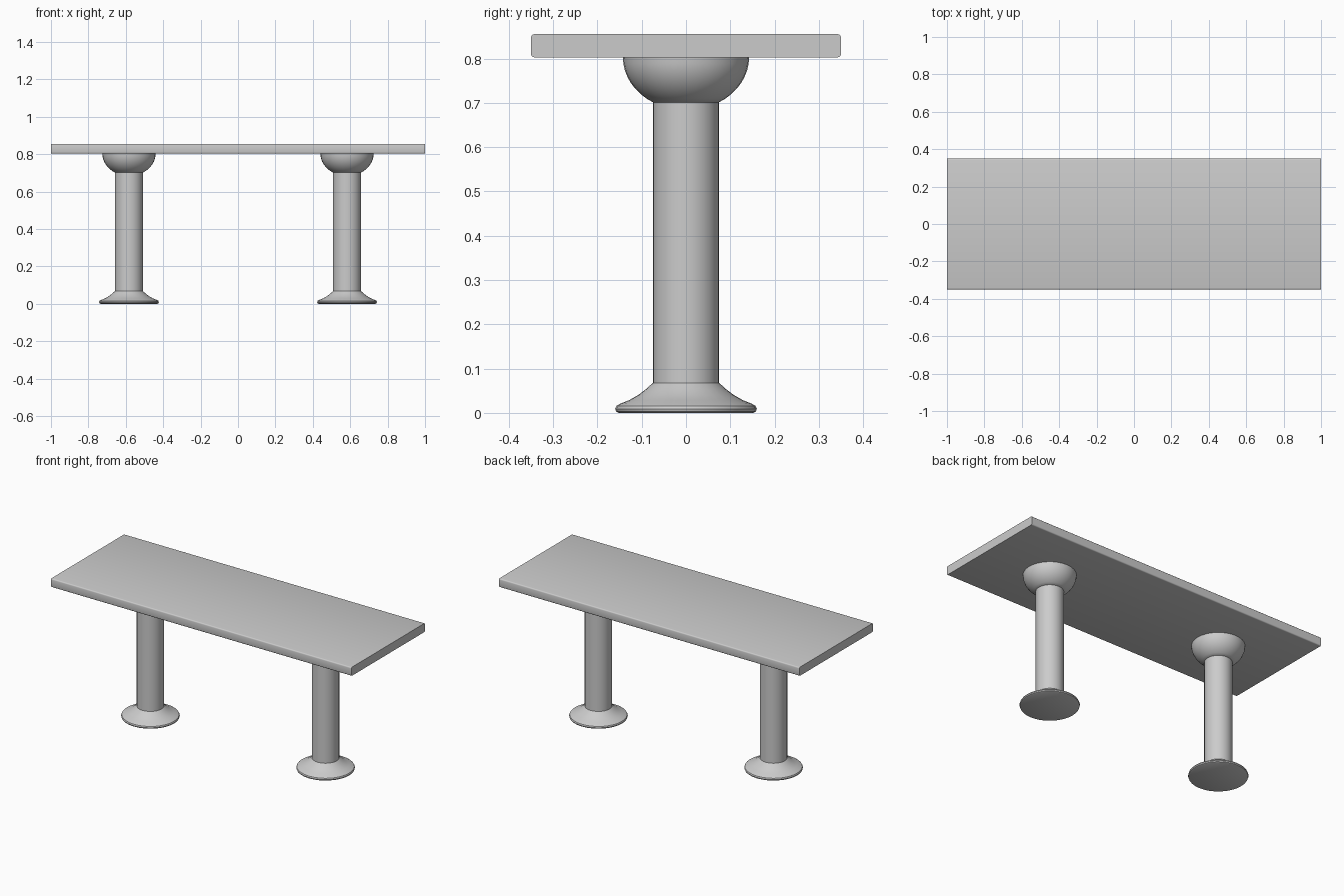
import bpy, bmesh, math

if "Cube" in bpy.data.objects:
    bpy.data.objects.remove(bpy.data.objects["Cube"])

SEG = 32


def finish(bm, name, angle):
    bmesh.ops.recalc_face_normals(bm, faces=bm.faces)
    mesh = bpy.data.meshes.new(name)
    bm.to_mesh(mesh)
    bm.free()
    ob = bpy.data.objects.new(name, mesh)
    bpy.context.collection.objects.link(ob)
    bpy.ops.object.select_all(action='DESELECT')
    ob.select_set(True)
    bpy.context.view_layer.objects.active = ob
    bpy.ops.object.shade_smooth_by_angle(angle=math.radians(angle))
    return ob


def turned(name, profile, x):
    """Revolve an (r, z) profile around a vertical axis at x, with capped ends."""
    bm = bmesh.new()
    rings = [[bm.verts.new((x + r * math.cos(2 * math.pi * i / SEG),
                            r * math.sin(2 * math.pi * i / SEG), z))
              for i in range(SEG)] for r, z in profile]
    for a, b in zip(rings, rings[1:]):
        for i in range(SEG):
            j = (i + 1) % SEG
            bm.faces.new((a[i], a[j], b[j], b[i]))
    bm.faces.new(rings[0])
    bm.faces.new(rings[-1])
    return finish(bm, name, 35)


# Slab top, with only the long edges rounded
bm = bmesh.new()
bmesh.ops.create_cube(bm, size=1)
for v in bm.verts:
    v.co = (v.co.x * 2, v.co.y * 0.7, 0.829 + v.co.z * 0.052)
long_edges = [e for e in bm.edges if abs(e.verts[0].co.x - e.verts[1].co.x) > 1]
bmesh.ops.bevel(bm, geom=long_edges, offset=0.007, segments=3, profile=0.5, affect='EDGES')
finish(bm, "table_top", 35)

# Pedestal profiles: flared foot, straight column, bowl-shaped capital
foot = [(0.152, 0), (0.158, 0.003), (0.16, 0.009), (0.157, 0.016), (0.148, 0.021),
        (0.128, 0.029), (0.107, 0.041), (0.09, 0.054), (0.0747, 0.068)]
column = [(0.0747, 0.066), (0.0747, 0.703)]
sweep = math.acos(0.0747 / 0.1425)
capital = [(0.1425 * math.cos(sweep * t / 8), 0.803 - 0.1195 * math.sin(sweep * t / 8))
           for t in range(8, -1, -1)]

for side, x in (("left", -0.583), ("right", 0.583)):
    turned(side + "_foot", foot, x)
    turned(side + "_column", column, x)
    turned(side + "_capital", capital, x)
